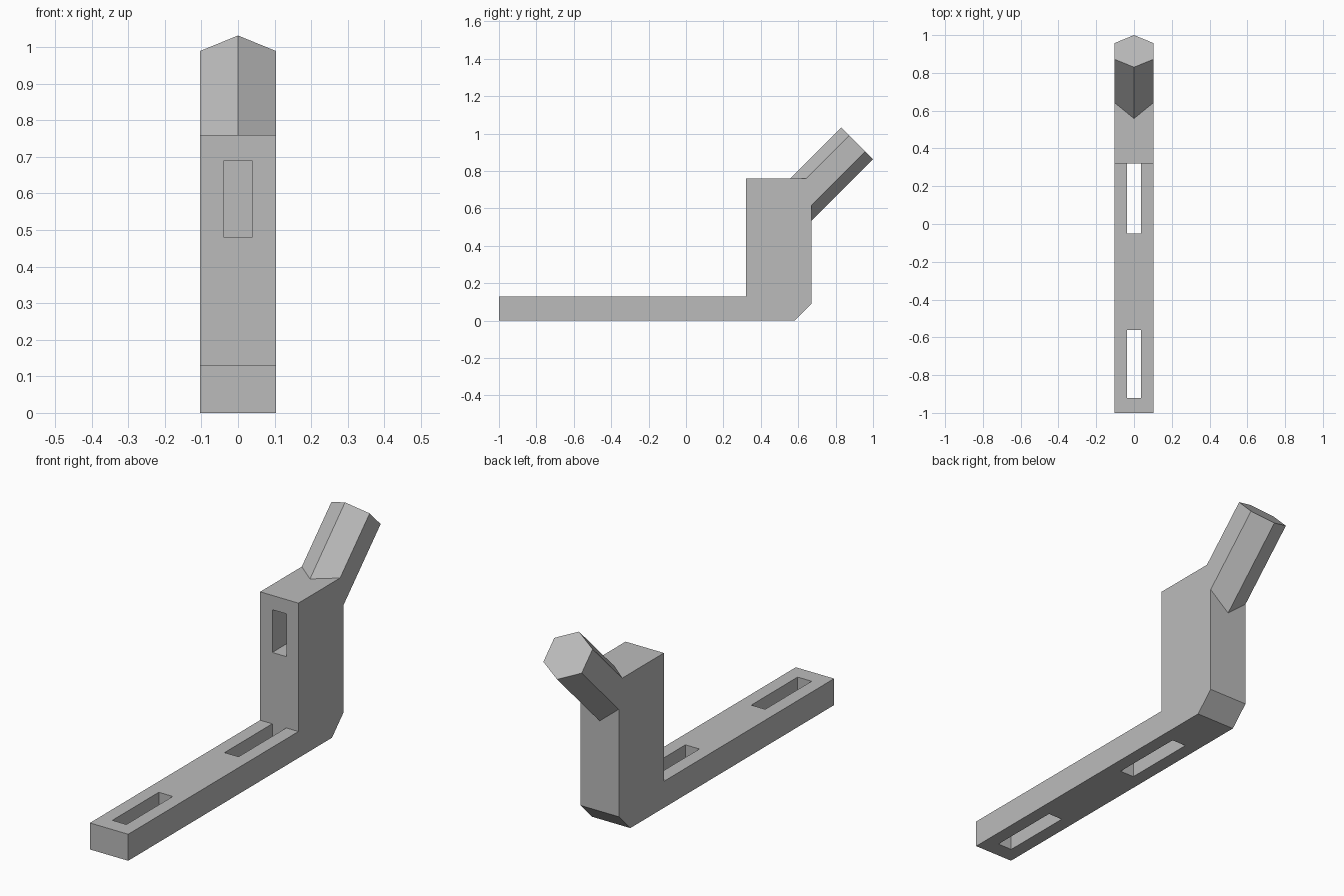
import bpy, bmesh, math
from mathutils import Vector, Matrix

cube = bpy.data.objects.get("Cube")
if cube:
    bpy.data.objects.remove(cube, do_unlink=True)

HALF_WIDTH = 0.104
POCKET_DEPTH = 0.2

grey = bpy.data.materials.new("plain_grey")
grey.use_nodes = True
colour = (0.5, 0.5, 0.5, 1)
grey.diffuse_color = colour
grey.node_tree.nodes["Principled BSDF"].inputs["Base Color"].default_value = colour


def add_object(name, bm):
    bmesh.ops.recalc_face_normals(bm, faces=bm.faces)
    mesh = bpy.data.meshes.new(name)
    bm.to_mesh(mesh)
    bm.free()
    mesh.materials.append(grey)
    obj = bpy.data.objects.new(name, mesh)
    bpy.context.collection.objects.link(obj)
    return obj


def extrude_profile(name, points):
    """Extrude a (y, z) outline across the full width."""
    bm = bmesh.new()
    face = bm.faces.new([bm.verts.new((-HALF_WIDTH, y, z)) for y, z in points])
    out = bmesh.ops.extrude_face_region(bm, geom=[face])["geom"]
    moved = [v for v in out if isinstance(v, bmesh.types.BMVert)]
    bmesh.ops.translate(bm, verts=moved, vec=(2 * HALF_WIDTH, 0, 0))
    return add_object(name, bm)


def slot_box(name, y0, y1, z0, z1):
    bm = bmesh.new()
    place = Matrix.Translation((0, (y0 + y1) / 2, (z0 + z1) / 2))
    size = Matrix.Diagonal((0.076, y1 - y0, z1 - z0, 1))
    bmesh.ops.create_cube(bm, size=1, matrix=place @ size)
    return add_object(name, bm)


def combine(target, tool, operation):
    mod = target.modifiers.new(tool.name, 'BOOLEAN')
    mod.operation = operation
    mod.solver = 'EXACT'
    mod.object = tool
    bpy.context.view_layer.objects.active = target
    bpy.ops.object.modifier_apply(modifier=mod.name)
    bpy.data.objects.remove(tool, do_unlink=True)


# Flat bar and upright block with a chamfered heel
bracket = extrude_profile("bracket", [
    (-1, 0), (0.58, 0), (0.67, 0.09), (0.67, 0.76),
    (0.32, 0.76), (0.32, 0.13), (-1, 0.13)])

# Hexagonal peg, leaning back at 45 degrees, flats flush with the sides
start, end = Vector((0, 0.52, 0.552)), Vector((0, 0.915, 0.947))
radius = HALF_WIDTH / math.cos(math.pi / 6)
across = Vector((0, -1, 1)).normalized()
bm = bmesh.new()
rings = []
for centre in (start, end):
    ring = []
    for i in range(6):
        a = i * math.pi / 3
        p = centre + across * radius * math.cos(a)
        p.x = round(radius * math.sin(a), 6)
        ring.append(bm.verts.new(p))
    rings.append(ring)
    bm.faces.new(ring)
for i in range(6):
    j = (i + 1) % 6
    bm.faces.new((rings[0][i], rings[0][j], rings[1][j], rings[1][i]))
combine(bracket, add_object("peg", bm), 'UNION')

# Two slots through the bar, and a blind pocket in the block
combine(bracket, slot_box("front_slot", -0.92, -0.56, -0.1, 0.3), 'DIFFERENCE')
combine(bracket, slot_box("rear_slot", -0.05, 0.32, -0.1, 0.3), 'DIFFERENCE')
combine(bracket, slot_box("block_pocket", 0.2, 0.32 + POCKET_DEPTH, 0.48, 0.69), 'DIFFERENCE')
